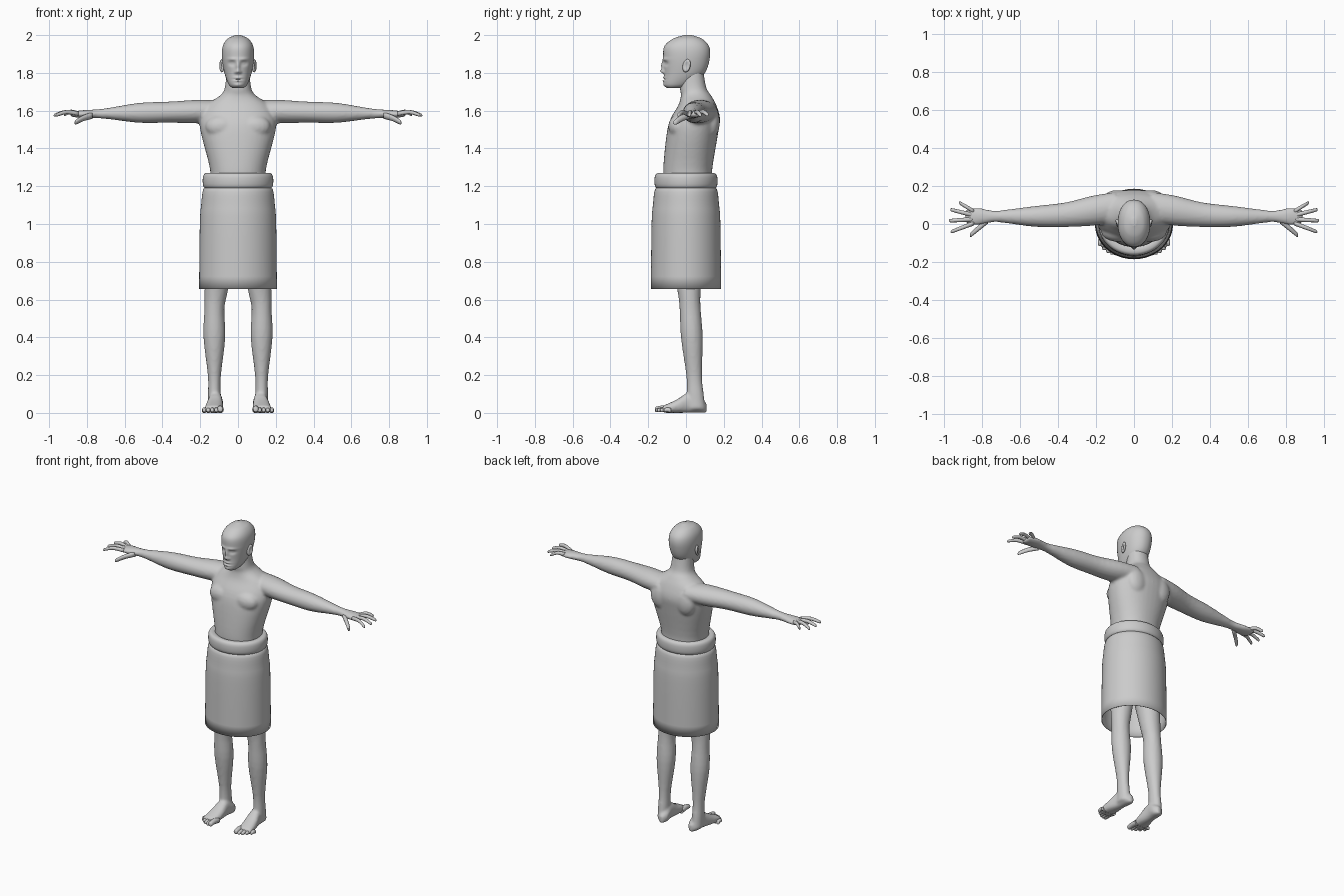
import bpy, bmesh
from math import cos, sin, pi, exp, copysign
from mathutils import Vector, Matrix

old = bpy.data.objects.get("Cube")
if old:
    bpy.data.objects.remove(old, do_unlink=True)

grey = bpy.data.materials.new("plain grey")
grey.use_nodes = True
grey.diffuse_color = (.6, .6, .6, 1)
grey.node_tree.nodes["Principled BSDF"].inputs["Base Color"].default_value = grey.diffuse_color


def finish(bm, name, angle=1.5, mirrored=False):
    bmesh.ops.recalc_face_normals(bm, faces=bm.faces)
    for face in bm.faces:
        face.smooth = True
    mesh = bpy.data.meshes.new(name)
    bm.to_mesh(mesh)
    bm.free()
    mesh.materials.append(grey)
    mesh.set_sharp_from_angle(angle=angle)
    ob = bpy.data.objects.new(name, mesh)
    bpy.context.collection.objects.link(ob)
    if mirrored:
        ob.modifiers.new("other side", "MIRROR").use_mirror_merge = False
    return ob


def spline(rows, steps):
    """Smooth curve through rows of numbers."""
    points = [Vector(row) for row in rows]
    last = len(points) - 1
    curve = []
    for i in range(last):
        start, end = points[i], points[i + 1]
        slope_in = (end - points[max(i - 1, 0)]) / 2
        slope_out = (points[min(i + 2, last)] - start) / 2
        bend = 3 * (end - start) - 2 * slope_in - slope_out
        twist = 2 * (start - end) + slope_in + slope_out
        for k in range(steps):
            t = k / steps
            curve.append(start + slope_in * t + bend * t ** 2 + twist * t ** 3)
    return curve + [points[last]]


def bridge(bm, rings, closed=False):
    for i in range(0 if closed else 1, len(rings)):
        lower, upper = rings[i - 1], rings[i]
        for j in range(len(lower)):
            bm.faces.new((lower[j - 1], lower[j], upper[j], upper[j - 1]))


def oval(segments, power=2):
    """Points of a rounded unit cross-section."""
    points = []
    for j in range(segments):
        c, s = cos(2 * pi * j / segments), sin(2 * pi * j / segments)
        points.append((copysign(abs(c) ** (2 / power), c), copysign(abs(s) ** (2 / power), s)))
    return points


def loft(bm, rows, axis, power=2, segments=24, steps=4):
    """Rows: position on axis, then two centres and two radii across it."""
    rings = []
    for along, centre_u, centre_v, radius_u, radius_v in spline(rows, steps):
        ring = []
        for u, v in oval(segments, power):
            point = [centre_u + radius_u * u, centre_v + radius_v * v]
            point.insert(axis, along)
            ring.append(bm.verts.new(point))
        rings.append(ring)
    bridge(bm, rings)
    bm.faces.new(rings[0])
    bm.faces.new(rings[-1])


def ellipsoid(bm, centre, radii):
    place = Matrix.Translation(centre) @ Matrix.Diagonal((*radii, 1))
    return bmesh.ops.create_uvsphere(bm, u_segments=20, v_segments=12, radius=1, matrix=place)["verts"]


def digit(bm, root, tip, radius, arch, axis):
    """Tapered, arched finger or toe with a rounded end."""
    rows = []
    for part, size in ((0, 1.1), (.5, 1), (.9, .85), (.98, .6), (1, .2)):
        point = list(root.lerp(tip, part))
        point[2] += arch * sin(pi * part)
        along = point.pop(axis)
        rows.append((along, *point, radius * size, radius * size))
    loft(bm, rows, axis, segments=12, steps=3)


body = bmesh.new()

# Arm: reach, depth radius, height radius; it swings forward from the shoulder
arm = [(.1, .08, .058), (.22, .079, .062), (.36, .065, .056), (.52, .055, .053),
       (.67, .036, .032), (.74, .03, .024), (.83, .046, .02), (.89, .038, .012)]
loft(body, [(x, .04 + .15 * max(0, .42 - x), 1.6 - .022 * x, depth, height)
            for x, depth, height in arm], 0)

# Leg: height, width radius, depth radius
leg = [(.95, .085, .1), (.65, .062, .062), (.55, .053, .056), (.4, .058, .058),
       (.2, .035, .042), (.1, .034, .045), (.02, .034, .05)]
loft(body, [(z, .125 - .1 * max(0, z - .55), .055 - .06 * z, width, depth)
            for z, width, depth in leg], 2)

# Foot: position from heel to ball, half width, height above the ground
foot = [(.11, .012, .05), (.08, .034, .075), (.02, .036, .11), (-.05, .046, .07), (-.125, .046, .036)]
loft(body, [(y, .12 - .1 * y, height / 2, width, height / 2) for y, width, height in foot], 1, 2.4)

# Chest and shoulder-blade masses
ellipsoid(body, (.085, -.042, 1.515), (.088, .052, .062))
ellipsoid(body, (.09, .135, 1.54), (.07, .044, .085))

# Mirror the limbs to the right side
copy = bmesh.ops.duplicate(body, geom=body.verts[:] + body.edges[:] + body.faces[:])["geom"]
for item in copy:
    if isinstance(item, bmesh.types.BMVert):
        item.co.x *= -1

# Trunk and neck: height, centre depth, half width, half depth
trunk = [(.9, 0, .15, .1), (1.2, .01, .147, .126), (1.3, .01, .15, .13), (1.48, .034, .196, .136),
         (1.56, .05, .2, .13), (1.63, .06, .165, .1), (1.68, .053, .095, .08),
         (1.72, .038, .07, .07), (1.82, .03, .06, .06)]
loft(body, [(z, 0, y, width, depth) for z, y, width, depth in trunk], 2, 2.2, 40)

person = finish(body, "body")
blend = person.modifiers.new("blend", "REMESH")
blend.mode = "VOXEL"
blend.voxel_size = .009
blend.use_smooth_shade = True
person.modifiers.new("soften", "SMOOTH").iterations = 4

# Fingers fan out from the knuckles with a slight arch
fingers = bmesh.new()
for i, length in enumerate((.13, .131, .127, .09)):
    turn = .3 * i - .36
    knuckle = Vector((.845, .004 + .021 * i, 1.584))
    tip = knuckle + Vector((cos(turn), sin(turn), -.08)) * length
    digit(fingers, knuckle, tip, .011, .014, 0)
digit(fingers, Vector((.77, .02, 1.575)), Vector((.865, -.06, 1.535)), .016, .006, 0)
finish(fingers, "fingers", mirrored=True)

# Toes shrink and step back towards the outside
toes = bmesh.new()
for i in range(5):
    radius = .012 if i else .017
    x = .094 + .021 * i
    digit(toes, Vector((x, -.08, radius)), Vector((x, -.165 + .003 * i * i, radius)), radius, .005, 1)
finish(toes, "toes", mirrored=True)

# Head: height, front, back, half width
head = bmesh.new()
skull = [(1.72, -.1, -.03, .03), (1.74, -.117, .03, .05), (1.8, -.115, .1, .072),
         (1.88, -.12, .126, .085), (1.94, -.115, .122, .081), (1.98, -.07, .085, .056),
         (2, -.01, .03, .014)]
loft(head, [(z, 0, (front + back) / 2, width, (back - front) / 2)
            for z, front, back, width in skull], 2, 2.15, 88, 14)

# Face relief: side offset, height, width, tallness, outward depth
relief = {
    "bridge": (0, 1.836, .01, .028, .014),
    "nose tip": (0, 1.808, .012, .011, .016),
    "nostril": (.013, 1.803, .007, .007, .007),
    "brow": (.03, 1.872, .024, .008, .006),
    "socket": (.032, 1.85, .016, .011, -.013),
    "eyeball": (.032, 1.85, .01, .006, .007),
    "upper lip": (0, 1.774, .02, .005, .007),
    "mouth line": (0, 1.766, .024, .004, -.006),
    "lower lip": (0, 1.758, .018, .005, .007),
    "chin": (0, 1.735, .02, .01, .004),
}
for vert in head.verts:
    x, y, z = vert.co
    if y < 0:
        for side, height, width, tall, depth in relief.values():
            y -= depth * exp(-((abs(x) - side) / width) ** 2 - ((z - height) / tall) ** 2)
        vert.co.y = y
finish(head, "head")

# Ears: flattened, tilted shells with a hollow outer face
ears = bmesh.new()
for vert in ellipsoid(ears, (0, 0, 0), (.013, .021, .035)):
    x, y, z = vert.co
    if x > 0:
        x -= .01 * max(0, 1 - (y / .015) ** 2 - (z / .025) ** 2)
    vert.co = (x + .3 * y + .085, y + .15 * z + .003, z + 1.838)
finish(ears, "ears", mirrored=True)


def sweep(name, half_width, half_depth, profile, closed):
    """Profile of outward offset and height, swept round an oval."""
    bm = bmesh.new()
    rings = [[bm.verts.new(((half_width + out) * u, (half_depth + out) * v, z))
              for u, v in oval(64)] for out, z in profile]
    bridge(bm, rings, closed)
    return finish(bm, name, .9)


# Skirt: thin cloth, open at the hem, tucked under the waist roll
drape = [(.026, .655), (.022, 1), (.015, 1.1), (.003, 1.185), (-.03, 1.192)]
skirt = sweep("wrap_skirt", .18, .16, spline(drape, 4), False)
skirt.modifiers.new("cloth", "SOLIDIFY").thickness = .004

# Waist roll: a rounded, upright band
band = [(.027 * u, 1.228 + .042 * v) for u, v in oval(24, 2.8)]
sweep("waist_roll", .16, .14, band, True)
